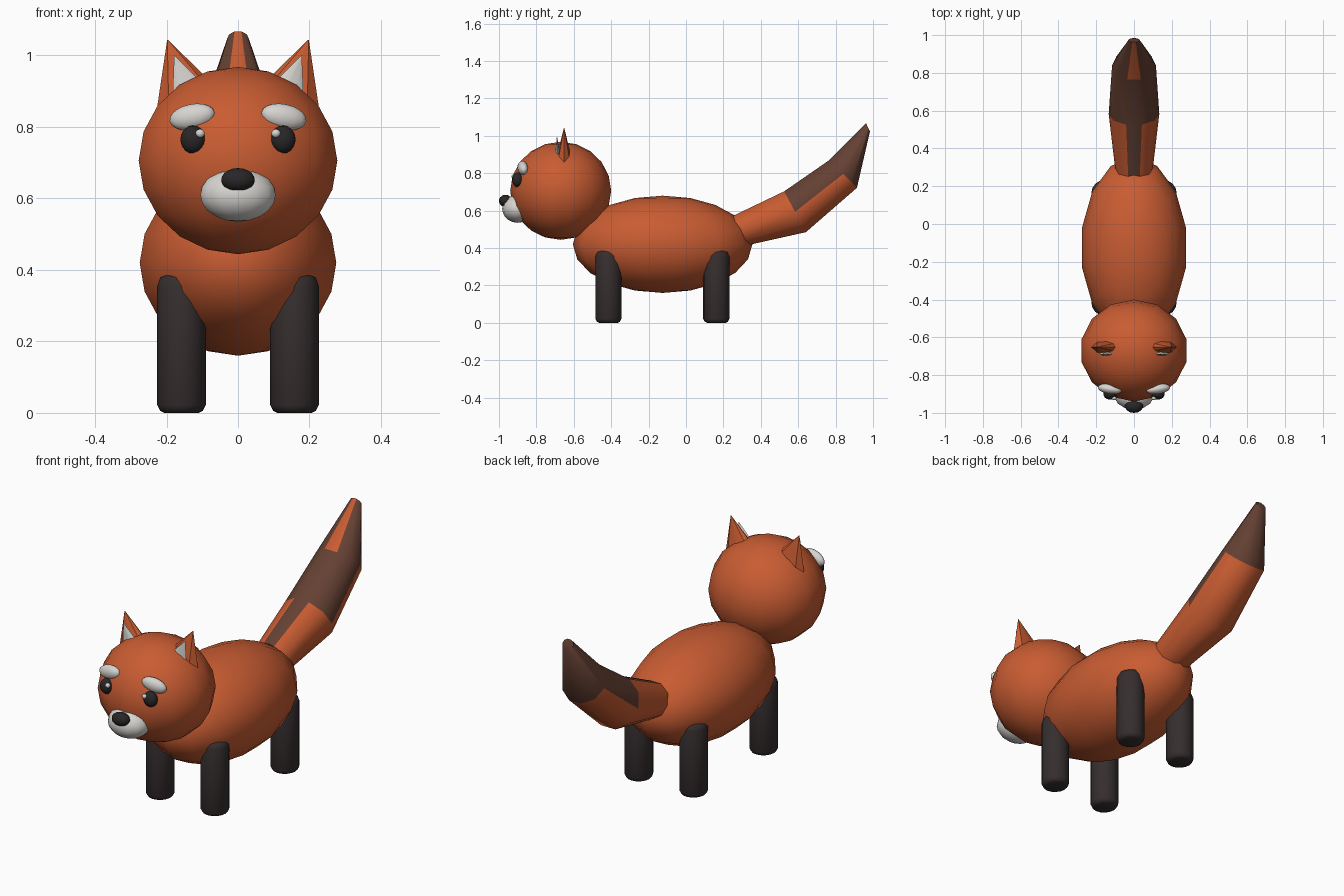
import bpy, bmesh, math
from mathutils import Vector, Matrix, Euler

cube = bpy.data.objects.get("Cube")
if cube:
    bpy.data.objects.remove(cube, do_unlink=True)


def material(name, rgb):
    m = bpy.data.materials.new(name)
    m.use_nodes = True
    m.diffuse_color = (*rgb, 1)
    m.node_tree.nodes["Principled BSDF"].inputs["Base Color"].default_value = (*rgb, 1)
    return m


RUST = material("rust_fur", (0.58, 0.107, 0.032))
BROWN = material("brown_fur", (0.13, 0.052, 0.033))
CHARCOAL = material("charcoal_legs", (0.036, 0.027, 0.028))
BLACK = material("black", (0.022, 0.019, 0.021))
WHITE = material("white_fur", (0.68, 0.66, 0.63))


def finish(name, bm, mats, angle=50):
    bmesh.ops.recalc_face_normals(bm, faces=bm.faces)
    mesh = bpy.data.meshes.new(name)
    bm.to_mesh(mesh)
    bm.free()
    for m in mats:
        mesh.materials.append(m)
    ob = bpy.data.objects.new(name, mesh)
    bpy.context.collection.objects.link(ob)
    bpy.ops.object.select_all(action="DESELECT")
    ob.select_set(True)
    bpy.context.view_layer.objects.active = ob
    bpy.ops.object.shade_smooth_by_angle(angle=math.radians(angle))
    return ob


def ellipsoid(name, centre, radii, mat, rot=(0, 0, 0)):
    bm = bmesh.new()
    bmesh.ops.create_uvsphere(bm, u_segments=14, v_segments=10, radius=1)
    # keep a column of vertices on the front and back
    if max(v.co.x for v in bm.verts) > 0.99:
        bm.transform(Matrix.Rotation(math.pi / 2, 4, "Z"))
    bm.transform(Matrix.LocRotScale(Vector(centre), Euler(rot), Vector(radii)))
    return finish(name, bm, [mat])


def ring(centre, u, v, sides, offset=0.0):
    """Points of an ellipse spanned by the half axes u and v."""
    steps = [math.tau * (i + offset) / sides for i in range(sides)]
    return [Vector(centre) + Vector(u) * math.cos(a) + Vector(v) * math.sin(a) for a in steps]


def loft(name, rings, mats, rule=None, angle=50):
    """Skin rings into a closed tube; rule(segment, side) picks the material."""
    bm = bmesh.new()
    rows = [[bm.verts.new(p) for p in r] for r in rings]
    n = len(rows[0])
    for s, (a, b) in enumerate(zip(rows, rows[1:])):
        for i in range(n):
            j = (i + 1) % n
            f = bm.faces.new((a[i], a[j], b[j], b[i]))
            f.material_index = rule(s, i) if rule else 0
    bm.faces.new(rows[0])
    bm.faces.new(rows[-1]).material_index = len(mats) - 1
    return finish(name, bm, mats, angle)


# Body and head
ellipsoid("body", (0, -0.125, 0.42), (0.282, 0.48, 0.26), RUST)
ellipsoid("head", (0, -0.67, 0.706), (0.285, 0.27, 0.262), RUST)

# Muzzle and nose
ellipsoid("muzzle", (0, -0.9, 0.61), (0.108, 0.083, 0.075), WHITE)
ellipsoid("nose", (0, -0.965, 0.652), (0.048, 0.035, 0.033), BLACK)

# Paired parts
for side, s in (("left", 1), ("right", -1)):
    # Eyes, highlights and brows
    ellipsoid(side + "_eye", (s * 0.126, -0.9, 0.765), (0.036, 0.03, 0.039), BLACK)
    ellipsoid(side + "_eye_highlight", (s * 0.106, -0.922, 0.782), (0.013, 0.011, 0.012), WHITE)
    ellipsoid(side + "_brow", (s * 0.128, -0.873, 0.828), (0.066, 0.027, 0.036), WHITE,
              (0, s * 0.2, s * 0.15))

    # Ears: leaning flattened cones with a pale cone in front
    for part, base, tip, rx, ry, mat in (
            ("_ear", (0.113, -0.652, 0.85), (0.197, -0.652, 1.044), 0.114, 0.048, RUST),
            ("_inner_ear", (0.11, -0.685, 0.86), (0.178, -0.69, 1.0), 0.074, 0.018, WHITE)):
        rings = [ring((s * c[0], c[1], c[2]), (rx * k, 0, 0), (0, ry * k, 0), 8)
                 for c, k in ((base, 1), (tip, 0.01))]
        loft(side + part, rings, [mat], angle=30)

    # Legs: cylinders with rounded rims
    for end, y in (("front", -0.415), ("rear", 0.162)):
        rings = [ring((s * 0.158, y, z), (r, 0, 0), (0, r + 0.002, 0), 16)
                 for z, r in ((0, 0.048), (0.006, 0.06), (0.022, 0.068),
                              (0.355, 0.068), (0.378, 0.06), (0.388, 0.042))]
        loft(f"{end}_{side}_leg", rings, [CHARCOAL])

# Tail: path position (y, z), half width, half height and tilt of each ring
tail_rings = []
for y, z, w, h, tilt in ((0.2, 0.455, 0.09, 0.08, 28), (0.295, 0.495, 0.1, 0.093, 28),
                         (0.583, 0.594, 0.134, 0.13, 28), (0.84, 0.796, 0.116, 0.11, 45),
                         (0.973, 1.045, 0.031, 0.026, 25)):
    t = math.radians(tilt)
    tail_rings.append(ring((0, y, z), (w, 0, 0), (0, -h * math.sin(t), h * math.cos(t)), 10))


def tail_colour(seg, i):
    top = i == 2
    if seg < 2:
        return int(top)          # dark stripe along the top
    if seg == 2:
        return int(i < 5)        # dark upper half
    return int(not top)          # dark tip with a rust stripe


loft("tail", tail_rings, [RUST, BROWN], tail_colour)
